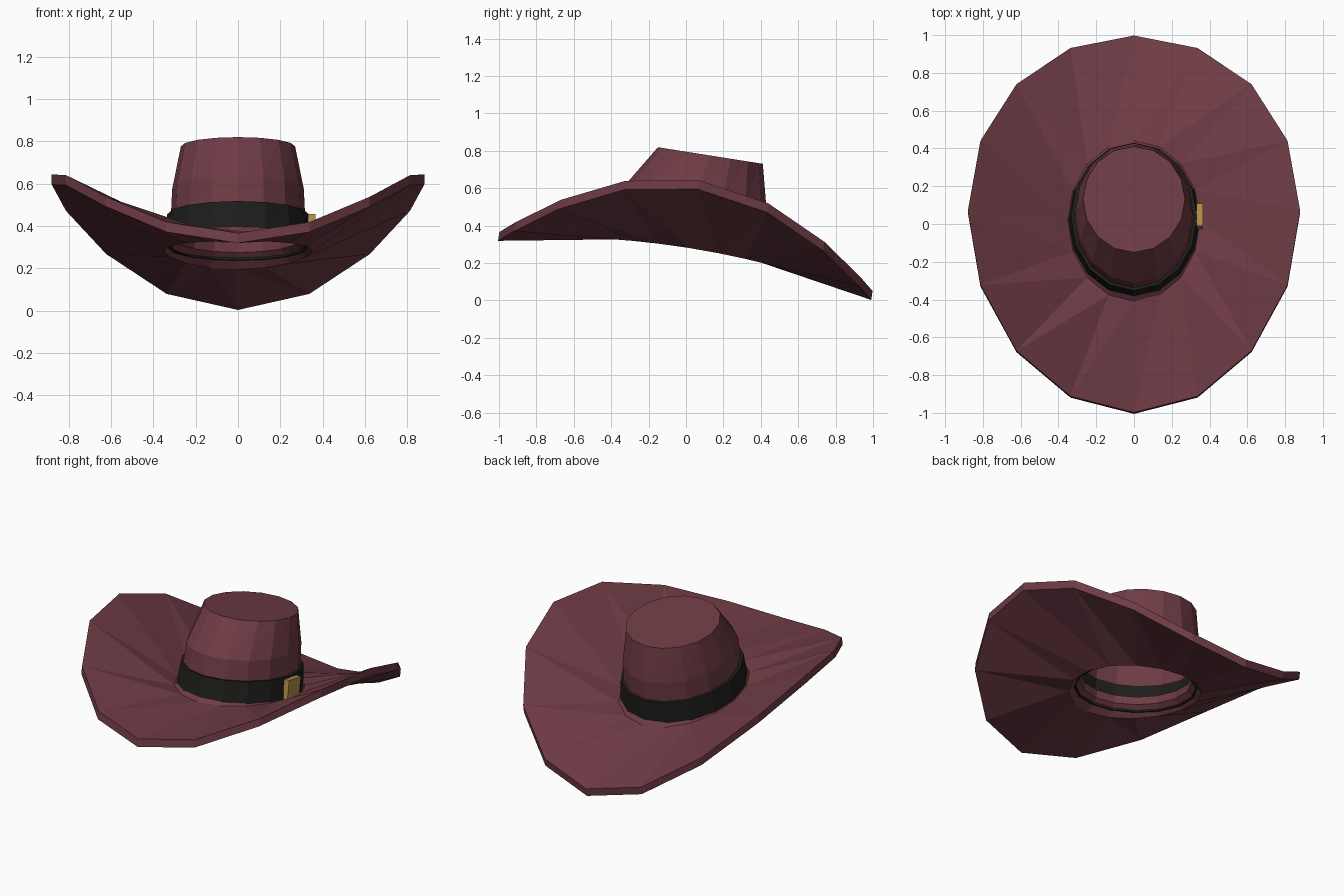
import bpy, bmesh
from math import sin, cos, radians, pi
from mathutils import Matrix

if "Cube" in bpy.data.objects:
    bpy.data.objects.remove(bpy.data.objects["Cube"])

N = 16
# The whole hat is tilted back by nine degrees
TILT = Matrix.Translation((0, 0, 0.2085)) @ Matrix.Rotation(radians(-9), 4, 'X')


def material(name, rgb):
    m = bpy.data.materials.new(name)
    m.diffuse_color = (*rgb, 1)
    m.use_nodes = True
    m.node_tree.nodes["Principled BSDF"].inputs["Base Color"].default_value = m.diffuse_color
    return m


felt = material("burgundy_felt", (0.16, 0.045, 0.06))
leather = material("black_leather", (0.013, 0.013, 0.012))
brass = material("brass", (0.45, 0.27, 0.07))


def finish(name, bm, mat):
    me = bpy.data.meshes.new(name)
    bm.to_mesh(me)
    bm.free()
    me.materials.append(mat)
    ob = bpy.data.objects.new(name, me)
    bpy.context.collection.objects.link(ob)
    me.transform(TILT)
    return ob


def loft(name, rings, mat, closed=False, cap=False):
    """Rings are (rx, ry, y centre, z, side lift), joined with triangles."""
    bm = bmesh.new()
    loops = []
    for rx, ry, cy, z, lift in rings:
        angles = [2 * pi * k / N for k in range(N)]
        loops.append([bm.verts.new((rx * cos(a), cy + ry * sin(a),
                                    z + lift * cos(a) ** 2)) for a in angles])
    pairs = list(zip(loops, loops[1:]))
    if closed:
        pairs.append((loops[-1], loops[0]))
    for a, b in pairs:
        for k in range(N):
            j = (k + 1) % N
            # keep the diagonals running the same way on both brim faces
            if a[0].co.x >= b[0].co.x:
                bm.faces.new((a[k], a[j], b[j]))
                bm.faces.new((a[k], b[j], b[k]))
            else:
                bm.faces.new((a[k], a[j], b[k]))
                bm.faces.new((a[j], b[j], b[k]))
    if cap:
        bm.faces.new(loops[-1])
    bmesh.ops.recalc_face_normals(bm, faces=bm.faces)
    return finish(name, bm, mat)


# Wide brim with raised sides and a small collar around the head opening
T = 0.048
profile = [(0.88, 1.01, 0, 0.0, 0.44),
           (0.35, 0.43, 0, 0.102, 0.02),
           (0.29, 0.36, 0, 0.172, 0.0)]
under = [(rx, ry, cy, z - T, lift) for rx, ry, cy, z, lift in reversed(profile)]
loft("brim", profile + under, felt, closed=True)

# Crown, open below, with a flat top set slightly back
loft("crown", [(0.322, 0.385, 0, 0.14, 0),
               (0.311, 0.375, 0, 0.37, 0),
               (0.270, 0.284, 0.04, 0.58, 0)], felt, cap=True)

# Hat band
loft("hat_band", [(0.350, 0.408, 0, 0.09, 0),
                  (0.334, 0.396, 0, 0.25, 0),
                  (0.315, 0.378, 0, 0.25, 0),
                  (0.320, 0.383, 0, 0.09, 0)], leather, closed=True)

# Buckle on the right side of the band
bm = bmesh.new()
bmesh.ops.create_cube(bm, size=1, matrix=Matrix.Translation((0.348, 0.012, 0.178))
                      @ Matrix.Diagonal((0.034, 0.12, 0.13, 1)))
finish("buckle", bm, brass)
